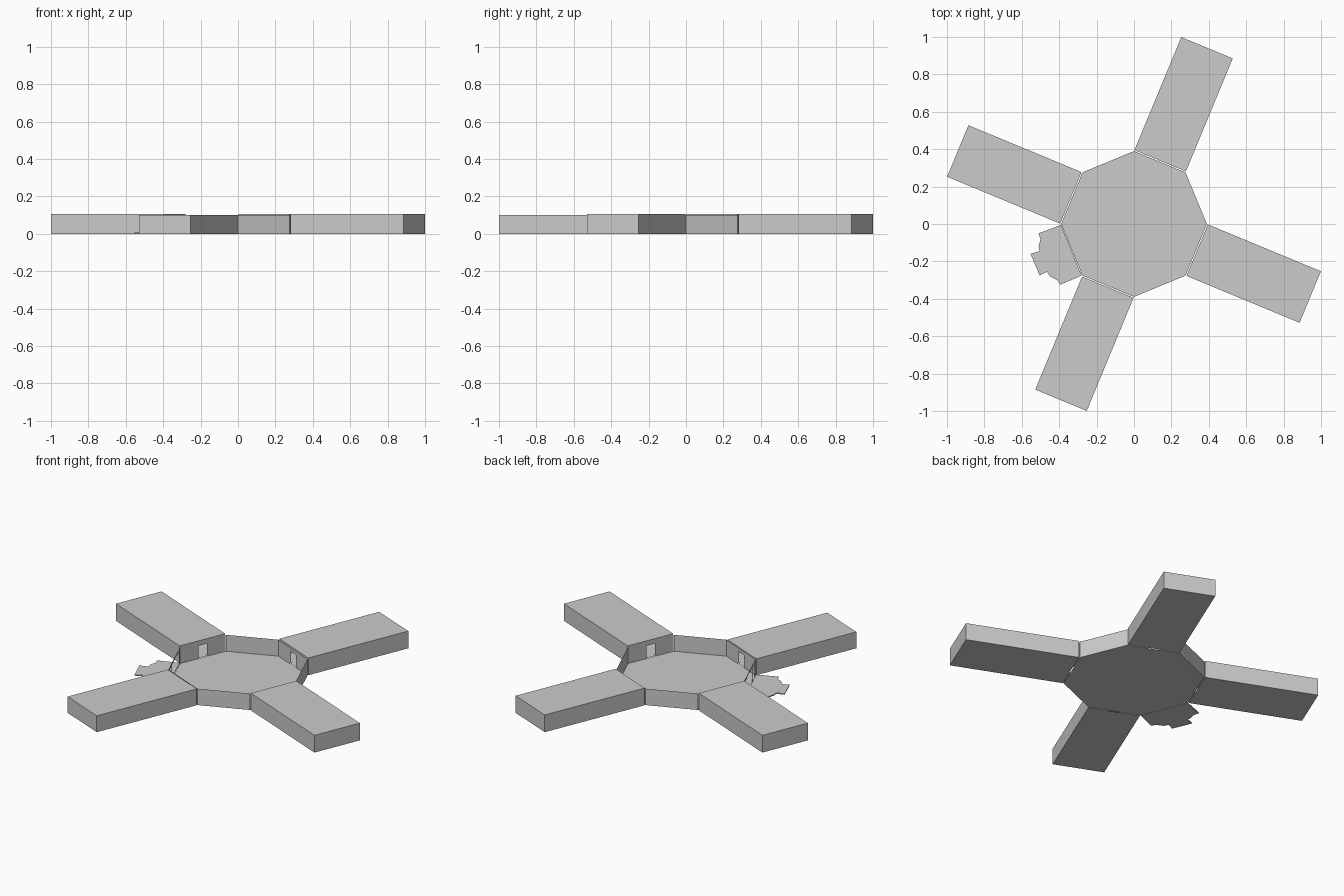
import bpy, bmesh
from math import radians, sin, cos
from mathutils import Vector

if "Cube" in bpy.data.objects:
    bpy.data.objects.remove(bpy.data.objects["Cube"])

R, APO, HALF = 0.39, 0.3605, 0.149     # octagon radius, apothem, half side
FAR, GAP = 1.02, 0.005
ROOM_H = 0.10


def frame(deg):
    a = radians(deg)
    out = Vector((cos(a), sin(a), 0))
    side = Vector((-sin(a), cos(a), 0))
    return lambda d, s, z: out * d + side * s + Vector((0, 0, z))


def face(bm, pts):
    bm.faces.new([bm.verts.new(p) for p in pts])


def finish(name, bm):
    bmesh.ops.remove_doubles(bm, verts=bm.verts, dist=1e-5)
    me = bpy.data.meshes.new(name)
    bm.to_mesh(me)
    bm.free()
    ob = bpy.data.objects.new(name, me)
    bpy.context.collection.objects.link(ob)
    return ob


def end_wall(bm, f, d, h, openings=()):
    """Upright sheet across the arm direction, with (s0, s1, top) openings."""
    s = -HALF
    for s0, s1, top in openings:
        face(bm, [f(d, s, 0), f(d, s0, 0), f(d, s0, h), f(d, s, h)])
        face(bm, [f(d, s0, top), f(d, s1, top), f(d, s1, h), f(d, s0, h)])
        s = s1
    face(bm, [f(d, s, 0), f(d, HALF, 0), f(d, HALF, h), f(d, s, h)])


DOOR = [(-0.03, 0.03, 0.078)]
BROKEN = [(-0.125, -0.075, 0.082), (-0.065, -0.01, 0.09),
          (0.0, 0.055, 0.086), (0.065, 0.12, 0.08)]

# central open room: floor
bm = bmesh.new()
face(bm, [(R * cos(radians(45 * i)), R * sin(radians(45 * i)), 0) for i in range(8)])
finish("room_floor", bm)

# room walls: doors towards the arms, barred opening at the debris
bm = bmesh.new()
for i in range(8):
    deg = 22.5 + 45 * i
    holes = BROKEN if i == 4 else (DOOR if i % 2 else ())
    end_wall(bm, frame(deg), APO, ROOM_H, holes)
finish("room_walls", bm)

# four hollow arms
for name, deg, h in (("east_arm", -22.5, 0.105), ("north_arm", 67.5, 0.105),
                     ("west_arm", 157.5, 0.105), ("south_arm", 247.5, 0.10)):
    f = frame(deg)
    bm = bmesh.new()
    near = APO + GAP
    for z in (h, 0):
        pts = [f(near, -HALF, z), f(FAR, -HALF, z), f(FAR, HALF, z), f(near, HALF, z)]
        face(bm, pts if z else pts[::-1])
    for s in (-HALF, HALF):
        pts = [f(near, s, 0), f(FAR, s, 0), f(FAR, s, h), f(near, s, h)]
        face(bm, pts if s < 0 else pts[::-1])
    end_wall(bm, f, FAR, h)
    end_wall(bm, f, near, h, DOOR)
    finish(name, bm)

# jagged slab lying outside the broken wall
outline = [(-.39, -.005), (-.51, -.05), (-.50, -.08), (-.51, -.12), (-.505, -.145),
           (-.553, -.16), (-.505, -.275), (-.465, -.255), (-.45, -.28),
           (-.41, -.30), (-.395, -.325), (-.28, -.276)]
bm = bmesh.new()
face(bm, [(x, y, 0) for x, y in outline])
ext = bmesh.ops.extrude_face_region(bm, geom=bm.faces[:])
bmesh.ops.translate(bm, vec=(0, 0, 0.006),
                    verts=[g for g in ext["geom"] if isinstance(g, bmesh.types.BMVert)])
if len(bm.faces) == len(outline) + 1:
    face(bm, [(x, y, 0) for x, y in reversed(outline)])
bmesh.ops.remove_doubles(bm, verts=bm.verts, dist=1e-5)
bmesh.ops.recalc_face_normals(bm, faces=bm.faces)
finish("jagged_slab", bm)
